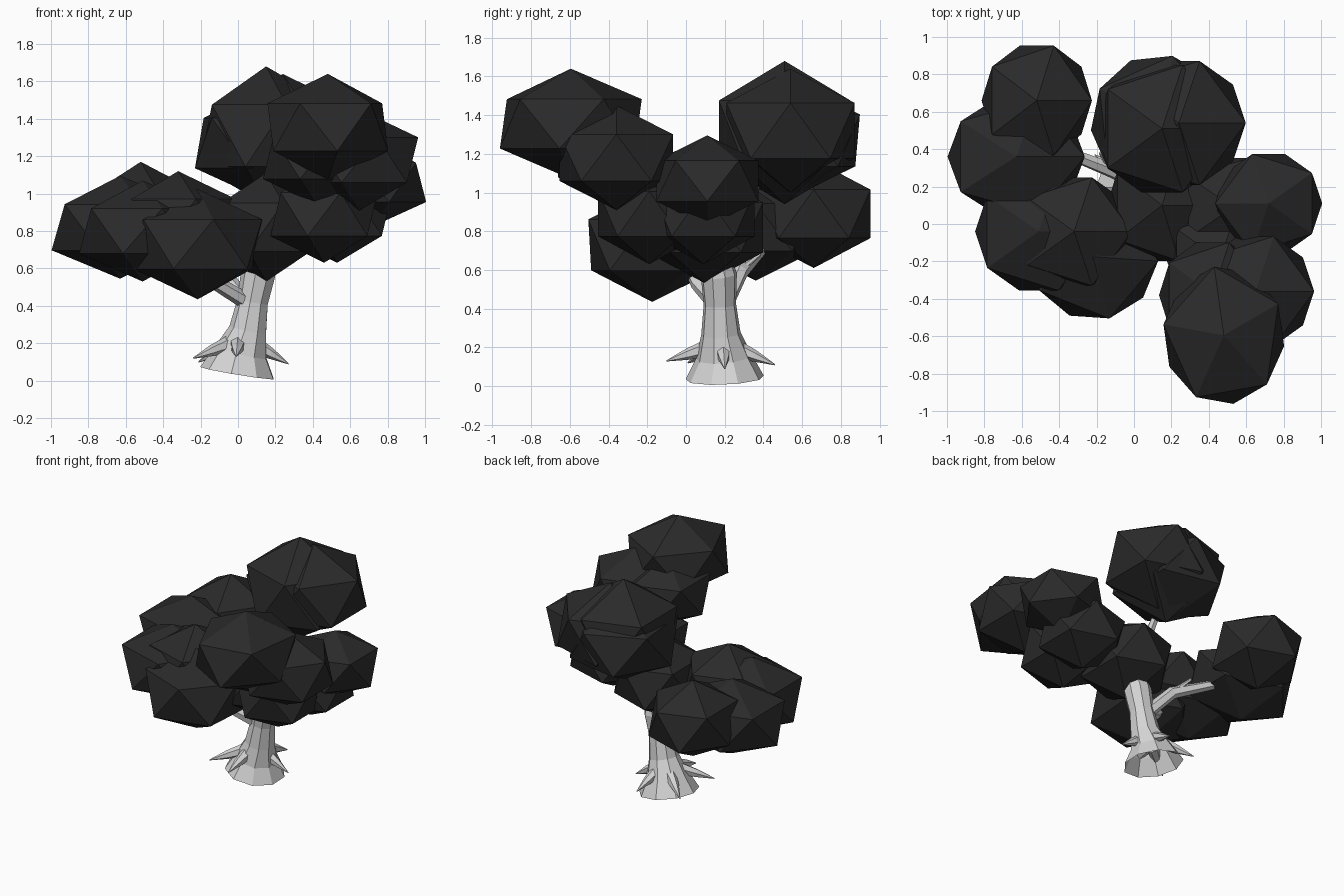
import bpy, bmesh, math
from mathutils import Vector, Matrix

cube = bpy.data.objects.get("Cube")
if cube:
    bpy.data.objects.remove(cube, do_unlink=True)


def material(name, rgb):
    m = bpy.data.materials.new(name)
    m.use_nodes = True
    col = (*rgb, 1)
    m.diffuse_color = col
    m.node_tree.nodes["Principled BSDF"].inputs["Base Color"].default_value = col
    return m


leaf = material("dark_leaf", (0.023, 0.023, 0.023))
bark = material("pale_bark", (0.66, 0.66, 0.66))


def finish(name, bm, mat):
    bmesh.ops.recalc_face_normals(bm, faces=bm.faces)
    mesh = bpy.data.meshes.new(name)
    bm.to_mesh(mesh)
    bm.free()
    mesh.materials.append(mat)
    ob = bpy.data.objects.new(name, mesh)
    bpy.context.collection.objects.link(ob)


def clump(name, centre, radii, turn=0):
    """Squashed twenty-sided ball of leaves, standing on its pole."""
    bm = bmesh.new()
    bmesh.ops.create_icosphere(bm, subdivisions=1, radius=1)
    bm.transform(Matrix.Translation(centre) @ Matrix.Diagonal((*radii, 1))
                 @ Matrix.Rotation(math.radians(turn), 4, 'Z'))
    finish(name, bm, leaf)


def limb(name, stations, sides, close_start=True):
    """Faceted tube through (point, radius) stations, each ring square to the path."""
    bm = bmesh.new()
    pts = [Vector(p) for p, r in stations]
    rings = []
    for i, (p, r) in enumerate(stations):
        way = (pts[min(i + 1, len(pts) - 1)] - pts[max(i - 1, 0)]).normalized()
        side = way.cross(Vector((0, 1, 0)) if abs(way.y) < 0.8 else Vector((1, 0, 0))).normalized()
        up = side.cross(way)
        rings.append([bm.verts.new(pts[i] + r * (math.cos(a) * side + math.sin(a) * up))
                      for a in (math.tau * k / sides for k in range(sides))])
    for a, b in zip(rings, rings[1:]):
        for k in range(sides):
            n = (k + 1) % sides
            bm.faces.new((a[k], a[n], b[n], b[k]))
    bm.faces.new(rings[-1])
    if close_start:
        bm.faces.new(rings[0])
    finish(name, bm, bark)


# Flared, leaning trunk, open underneath
limb("trunk", [((0, 0.2, 0.04), 0.205), ((0.018, 0.195, 0.15), 0.145),
               ((0.055, 0.18, 0.27), 0.103), ((0.08, 0.175, 0.42), 0.085),
               ((0.11, 0.17, 0.57), 0.095), ((0.13, 0.14, 0.72), 0.075)], 9, False)

# Five pointed root spikes around the foot
for name, start, tip in (
        ("left", (0.08, 0.19, 0.2), (0.27, 0.2, 0.09)),
        ("back", (0.05, 0.25, 0.2), (0.08, 0.46, 0.11)),
        ("back_right", (-0.03, 0.24, 0.2), (-0.21, 0.37, 0.1)),
        ("front_right", (-0.04, 0.15, 0.2), (-0.24, 0.01, 0.12)),
        ("front", (0.0, 0.12, 0.2), (-0.01, -0.1, 0.13))):
    a, b = Vector(start), Vector(tip)
    limb(name + "_root_spike", [(a, 0.045), (a.lerp(b, 0.5), 0.03), (b, 0.003)], 6)

# Branches reaching into the leaf clumps
for name, path in {
    "back_right_branch": [((0.05, 0.2, 0.42), 0.045), ((-0.1, 0.28, 0.59), 0.042), ((-0.38, 0.39, 0.71), 0.032)],
    "back_right_twig": [((-0.11, 0.28, 0.6), 0.02), ((-0.18, 0.38, 0.68), 0.01)],
    "front_right_branch": [((0.05, 0.16, 0.42), 0.045), ((-0.13, 0.06, 0.53), 0.038), ((-0.35, -0.05, 0.75), 0.025)],
    "back_branch": [((0.12, 0.14, 0.72), 0.04), ((0.12, 0.31, 0.97), 0.03), ((0.13, 0.45, 1.15), 0.02)],
    "front_left_branch": [((0.13, 0.13, 0.68), 0.045), ((0.3, -0.1, 0.83), 0.035), ((0.45, -0.35, 1.05), 0.02)],
    "left_branch": [((0.13, 0.13, 0.68), 0.045), ((0.4, 0.12, 0.85), 0.035), ((0.65, 0.12, 1.0), 0.02)],
}.items():
    limb(name, path, 6)

# Leaf clumps: centre, radii, turn
for name, spec in {
    "back_clump_high": ((0.15, 0.51, 1.31), (0.4, 0.4, 0.37)),
    "back_clump_left": ((0.24, 0.54, 1.32), (0.4, 0.39, 0.32)),
    "back_clump_right": ((0.13, 0.54, 1.27), (0.405, 0.41, 0.3), 6),
    "back_right_clump": ((-0.52, 0.66, 0.89), (0.33, 0.345, 0.28)),
    "right_clump": ((-0.63, 0.36, 0.82), (0.41, 0.36, 0.275)),
    "front_right_clump": ((-0.51, -0.04, 0.8), (0.38, 0.37, 0.27)),
    "front_right_clump_high": ((-0.32, -0.04, 0.85), (0.345, 0.34, 0.27)),
    "front_right_clump_low": ((-0.215, -0.175, 0.73), (0.385, 0.38, 0.295), 68),
    "centre_clump": ((0.15, 0.1, 0.82), (0.33, 0.35, 0.29)),
    "left_clump": ((0.72, 0.11, 1.06), (0.32, 0.31, 0.235), 36),
    "left_clump_low": ((0.53, 0.09, 0.89), (0.33, 0.31, 0.26)),
    "front_left_clump_high": ((0.48, -0.595, 1.355), (0.365, 0.415, 0.285), 27),
    "front_left_clump": ((0.65, -0.36, 1.18), (0.35, 0.345, 0.27)),
    "front_left_clump_inner": ((0.42, -0.38, 1.19), (0.32, 0.33, 0.25)),
    "front_left_clump_low": ((0.46, -0.19, 0.89), (0.32, 0.31, 0.26)),
}.items():
    clump(name, *spec)
